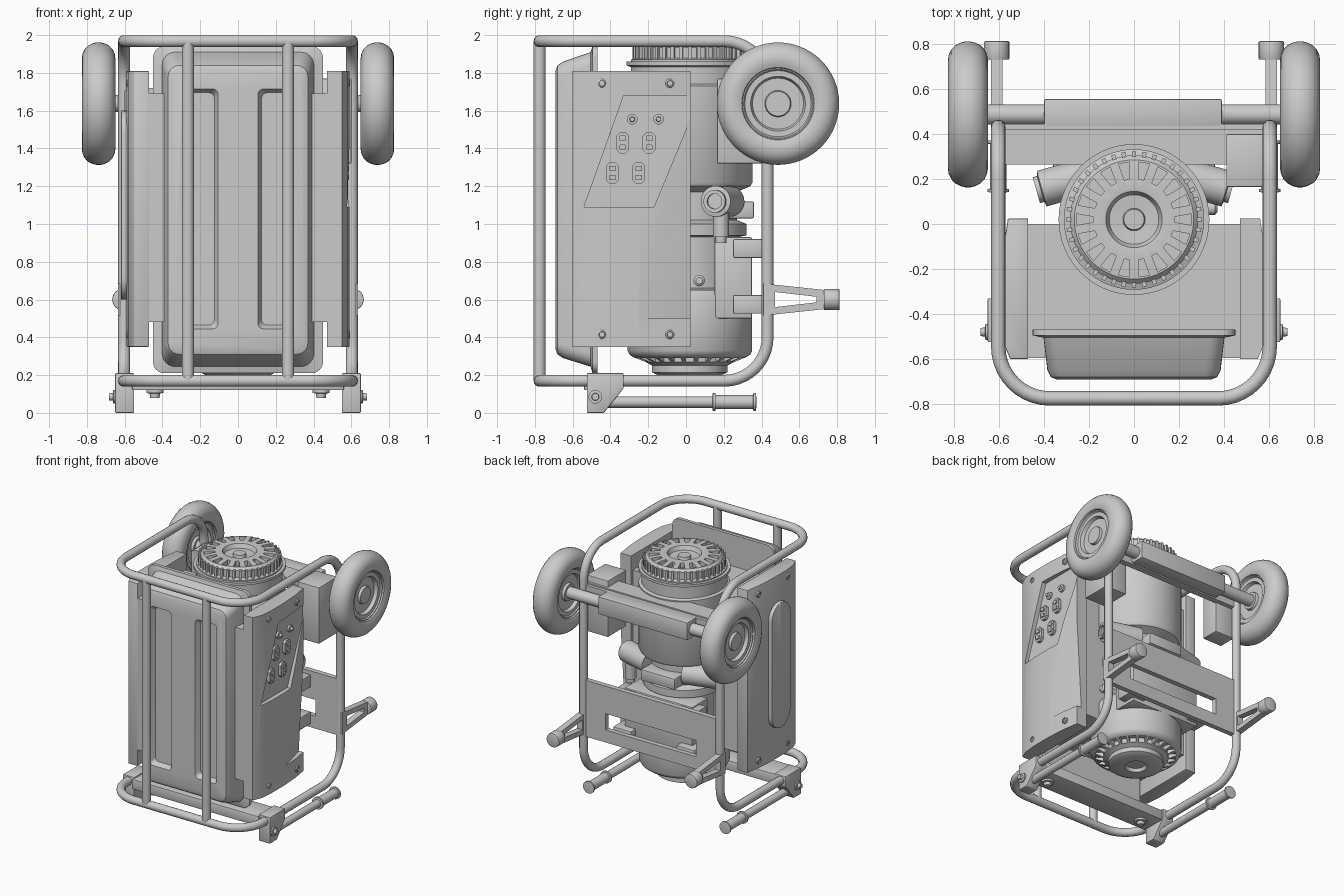
import bpy, bmesh
from math import sin, cos, pi, tau
from mathutils import Vector as V, Matrix

if "Cube" in bpy.data.objects:
    bpy.data.objects.remove(bpy.data.objects["Cube"])

def build(name, *parts, bevel=0):
    """Each part is a list of equal-length rings, skinned and capped."""
    bm = bmesh.new()
    for rings in parts:
        vs = [[bm.verts.new(p) for p in ring] for ring in rings]
        n = len(vs[0])
        for a, b in zip(vs, vs[1:]):
            for i in range(n):
                bm.faces.new((a[i], a[(i+1) % n], b[(i+1) % n], b[i]))
        bm.faces.new(vs[0][::-1])
        bm.faces.new(vs[-1])
    bmesh.ops.recalc_face_normals(bm, faces=bm.faces)
    me = bpy.data.meshes.new(name)
    bm.to_mesh(me)
    bm.free()
    ob = bpy.data.objects.new(name, me)
    bpy.context.collection.objects.link(ob)
    if bevel:
        m = ob.modifiers.new("bevel", 'BEVEL')
        m.width, m.segments, m.limit_method = bevel, 2, 'ANGLE'
    return ob

def prism(pts, axis, lo, hi):
    put = {'X': lambda a, b, d: (d, a, b), 'Y': lambda a, b, d: (a, d, b), 'Z': lambda a, b, d: (a, b, d)}[axis]
    return [[put(a, b, d) for a, b in pts] for d in (lo, hi)]

def block(x0, x1, y0, y1, z0, z1):
    return prism([(x0, y0), (x1, y0), (x1, y1), (x0, y1)], 'Z', z0, z1)

def rrect(a0, a1, b0, b1, r, n=6):
    pts = []
    for k, (a, b) in enumerate(((a1-r, b1-r), (a0+r, b1-r), (a0+r, b0+r), (a1-r, b0+r))):
        pts += [(a + r*cos((k+i/n)*pi/2), b + r*sin((k+i/n)*pi/2)) for i in range(n+1)]
    return pts

def lathe(prof, origin=(0, 0, 0), axis=(0, 0, 1), seg=48):
    q = V((0, 0, 1)).rotation_difference(V(axis).normalized())
    return [[V(origin) + q @ V((r*cos(tau*i/seg), r*sin(tau*i/seg), h)) for i in range(seg)] for r, h in prof]

def cyl(p0, p1, r, r2=None, seg=28):
    d = V(p1) - V(p0)
    return lathe([(r, 0), (r2 or r, d.length)], p0, d, seg)

def cut(ob, *parts):
    c = build("cutter", *parts)
    m = ob.modifiers.new("cut", 'BOOLEAN')
    m.object, m.operation, m.solver = c, 'DIFFERENCE', 'EXACT'
    with bpy.context.temp_override(object=ob, active_object=ob):
        bpy.ops.object.modifier_apply(modifier="cut")
    bpy.data.objects.remove(c)

def radial(pts, n, z0, z1, cy):
    """Plan outline repeated around the vertical axis through (0, cy)."""
    out = []
    for k in range(n):
        m = Matrix.Translation((0, cy, 0)) @ Matrix.Rotation(tau*k/n, 4, 'Z')
        out.append([[m @ V(p) for p in ring] for ring in prism(pts, 'Z', z0, z1)])
    return out

# Tubular frame: one closed loop with square bends, plus two front uprights
X, Y0, Y1, Z0, Z1, T = .603, -.775, .432, .17, 1.968, .032
corners = [V(p) for p in ((-X, Y1, Z0), (-X, Y0, Z0), (X, Y0, Z0), (X, Y1, Z0),
                          (X, Y1, Z1), (X, Y0, Z1), (-X, Y0, Z1), (-X, Y1, Z1))]
path, R = [], .23
for i, p in enumerate(corners):
    d1 = (corners[i-1] - p).normalized()
    d2 = (corners[(i+1) % 8] - p).normalized()
    c = p + (d1 + d2)*R
    path += [c - R*(d2*cos(t*pi/20) + d1*sin(t*pi/20)) for t in range(11)]
cu = bpy.data.curves.new("frame_tube", 'CURVE')
cu.dimensions, cu.bevel_depth, cu.bevel_resolution = '3D', T, 5
sp = cu.splines.new('POLY')
sp.points.add(len(path) - 1)
for pt, p in zip(sp.points, path):
    pt.co = (*p, 1)
sp.use_cyclic_u = True
frame = bpy.data.objects.new("frame_tube", cu)
bpy.context.collection.objects.link(frame)
build("frame_uprights", *[cyl((s*.265, Y0, Z0), (s*.265, Y0, Z1), T) for s in (-1, 1)])

# Fuel tank with flange and two pressed recesses
tank_rings = []
for hx, z0, z1, y, r in ((.45, .21, 1.94, -.468, .06), (.45, .21, 1.94, -.495, .06), (.402, .245, 1.91, -.505, .07),
                         (.385, .29, 1.86, -.65, .07), (.37, .31, 1.84, -.68, .06), (.345, .335, 1.815, -.69, .05)):
    tank_rings.append([(x, y, z) for x, z in rrect(-hx, hx, z0, z1, r)])
tank = build("fuel_tank", tank_rings)
recess = []
for s in (-1, 1):
    a, b = sorted((s*.11, s*.29))
    recess.append([[(x, y, z) for x, z in rrect(a-g, b+g, .45-g, 1.71+g, .03)] for g, y in ((-.015, -.65), (.01, -.70))])
cut(tank, *recess)

# Housing between the side panels
build("housing", block(-.47, .47, -.47, .0, .48, 1.69))
build("housing_front_flanges", *[block(*sorted((s*.39, s*.48)), -.595, -.46, .48, 1.69) for s in (-1, 1)])

# Side panels
plan = [(.47, .025), (.56, .025), (.58, -.1), (.59, -.25), (.59, -.42), (.58, -.53), (.55, -.6), (.47, -.6)]
panels = {s: build(n, prism([(s*x, y) for x, y in plan], 'Z', .35, 1.81), bevel=.006)
          for s, n in ((1, "control_panel"), (-1, "left_panel"))}
wedge = [[(.575, .03, 1.48), (.59, -.245, .5), (.50, .1, .5), (.555, .1, 1.48)],
         [(.72, .03, 1.48), (.72, -.245, .5), (.72, .1, .5), (.72, .1, 1.48)]]
cut_shape = [(-.33, 1.68), (.06, 1.68), (-.0, 1.5), (-.17, 1.09), (-.54, 1.09)]
for m in list(panels[1].modifiers):
    panels[1].modifiers.remove(m)
cut(panels[1], wedge)
cut(panels[1], prism(cut_shape, 'X', .555, .72))
build("left_panel_pad", prism(rrect(-.44, -.2, .6, 1.6, .12, 10), 'X', -.62, -.58), bevel=.012)
build("panel_screws", *[lathe([(.024, 0), (.024, .012), (.016, .018), (.014, .010)], (s*.575, y, z), (s, 0, 0), 20)
                        for s in (-1, 1) for y in (-.445, -.085) for z in (.415, 1.745)])
sockets = []
for y, z in ((-.335, 1.43), (-.195, 1.43), (-.39, 1.27), (-.25, 1.27)):
    sockets.append(prism(rrect(y-.034, y+.034, z-.057, z+.057, .02, 1), 'X', .545, .578))
    sockets += [prism(rrect(y-.018, y+.018, z+d-.014, z+d+.014, .006, 2), 'X', .56, .588) for d in (-.024, .024)]
build("sockets", *sockets)
build("panel_knobs", *[lathe([(.028, 0), (.028, .02), (.014, .022), (.012, .04)], (.55, y, 1.555), (1, 0, 0), 24)
                       for y in (-.285, -.145)])

# Engine: turned body with slotted fan cover at the top and vented cone below
C = (0, .02, 0)
engine = build("engine_body", lathe([(.07, .225), (.08, .2), (.17, .2), (.2, .215), (.2, .25), (.225, .265), (.3, .295),
    (.32, .31), (.33, .33), (.33, .62), (.315, .65), (.25, .66), (.25, .93), (.3, .94), (.3, 1.0), (.25, 1.02), (.25, 1.17),
    (.32, 1.2), (.332, 1.22), (.332, 1.73), (.312, 1.74), (.312, 1.83), (.335, 1.84), (.335, 1.86)], C, seg=64))
cut(engine, *radial([(.235, -.022), (.29, -.027), (.29, .027), (.235, .022)], 24, .2, .305, .02))
cover = build("fan_cover", lathe([(.312, 1.85), (.312, 1.87), (.285, 1.88), (.285, 1.935), (.265, 1.955), (.14, 1.965),
    (.125, 1.962), (.11, 1.93), (.05, 1.925), (.045, 1.945), (.03, 1.945)], C, seg=64))
cut(cover, *radial([(.18, -.012), (.255, -.025), (.255, .025), (.18, .012)], 18, 1.925, 2.05, .02))
build("fan_cover_ribs", *radial([(.275, -.009), (.302, -.009), (.302, .009), (.275, .009)], 40, 1.86, 1.94, .02))

# Side ports, drain pipe, filler cap
ports = []
for s in (-1, 1):
    d = V((s*.96, -.27, 0))
    p = V((s*.15, .23, 1.12))
    ports.append(lathe([(.082, 0), (.082, .27), (.06, .275), (.06, .295), (.04, .295), (.04, .28)], p, d, 32))
build("side_ports", *ports)
build("drain_pipe", cyl((.36, .185, .93), (.36, .185, 1.12), .042), cyl((.36, .185, .9), (.36, .185, .94), .03))
build("filler_cap", lathe([(.03, 0), (.03, .14), (.018, .15)], (.22, .07, .7), (1, 0, 0), 24))
build("engine_clamp", block(-.15, .15, .2, .36, 1.03, 1.12), bevel=.01)
build("engine_mounts", block(-.3, .3, .15, .35, .5, .93),
      *[block(*sorted((s*.2, s*.36)), .25, .41, z, z+.1) for s in (-1, 1) for z in (.525, .82)], bevel=.008)

# Rear plate with window, and splayed feet with slotted arms
plate = build("rear_plate", block(-.6, .6, .405, .445, .5, .95))
cut(plate, block(-.4, .4, .3, .5, .6, .73))
for s, n in ((1, "right"), (-1, "left")):
    arm = build(n + "_foot_arm", prism([(.41, .515), (.74, .55), (.74, .65), (.41, .685)], 'X', s*.61-.025, s*.61+.025))
    cut(arm, prism([(.47, .56), (.69, .585), (.69, .615), (.47, .64)], 'X', s*.61-.2, s*.61+.2))
    build(n + "_foot_cap", cyl((s*.61, .73, .6), (s*.61, .813, .6), .056), bevel=.006)

# Axle, axle channel and cross shelf
AY, AZ = .487, 1.637
build("axle", cyl((-.74, AY, AZ), (.74, AY, AZ), .045))
build("axle_channel", block(-.4, .39, .43, .555, 1.57, 1.71), bevel=.006)
build("cross_member", block(-.58, .58, .4, .445, 1.56, 1.71), block(-.58, .58, .265, .42, 1.68, 1.72))
build("battery_box", block(.41, .6, .165, .4, 1.32, 1.77), bevel=.006)
build("left_bracket", block(-.6, -.43, .265, .41, 1.32, 1.71), bevel=.006)

# Wheels
half = [(.065, .05), (.07, .03), (.135, .03), (.145, .056), (.175, .056), (.182, .066), (.188, .066), (.192, .078), (.215, .087),
        (.24, .089), (.265, .085), (.288, .074), (.307, .056), (.319, .032), (.324, .012)]
for s, n in ((1, "right"), (-1, "left")):
    build(n + "_wheel", lathe(half + [(r, -h) for r, h in half[::-1]], (s*.738, AY, AZ), (s, 0, 0), 64))

# Base bar, brackets and fold-out handles
build("base_bar", block(-.56, .56, -.54, -.34, .12, .2), bevel=.006)
build("base_bolts", *[lathe([(.045, 0), (.045, .02), (.028, .022), (.025, .045)], (s*.44, -.45, .125), (0, 0, -1), 20) for s in (-1, 1)])
for s, n in ((1, "right"), (-1, "left")):
    build(n + "_bracket", prism([(-.525, 0), (-.435, 0), (-.33, .13), (-.33, .21), (-.525, .21)], 'X', *sorted((s*.55, s*.65))), bevel=.005)
    build(n + "_bracket_bolt", lathe([(.036, 0), (.036, .015), (.02, .017), (.018, .038)], (s*.645, -.48, .085), (s, 0, 0), 20))
    build(n + "_handle", lathe([(.03, 0), (.03, .6), (.048, .602), (.048, .615), (.037, .617), (.037, .815), (.048, .817),
                                (.048, .83), (.03, .832)], (s*.603, -.46, .057), (0, 1, 0), 28))

# Smooth round surfaces, keep hard edges
bpy.ops.object.select_all(action='SELECT')
bpy.context.view_layer.objects.active = frame
bpy.ops.object.convert(target='MESH')
bpy.ops.object.shade_smooth_by_angle(angle=.6)
